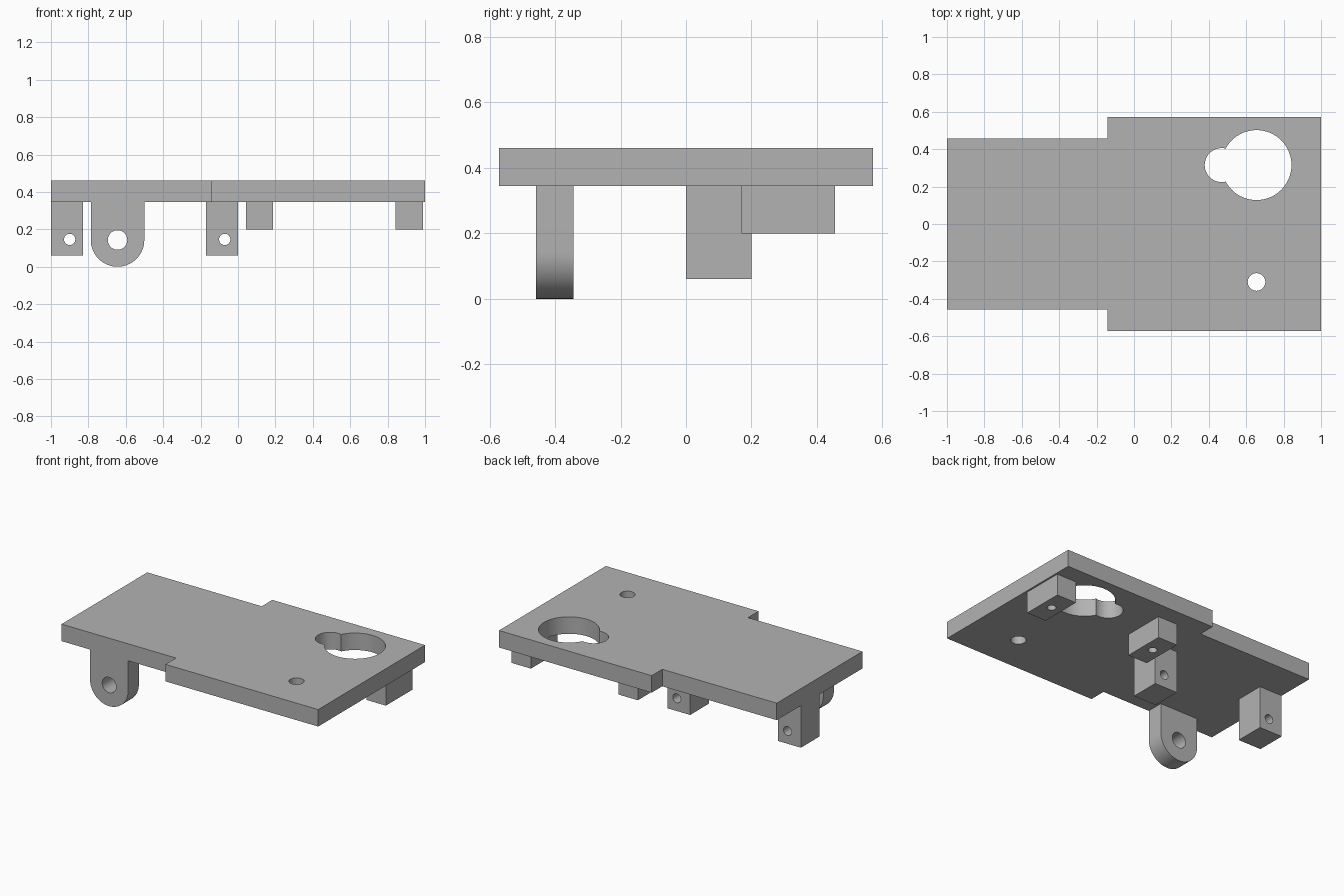
import bpy, bmesh
from math import pi, cos, sin, radians
from mathutils import Matrix, Vector

if "Cube" in bpy.data.objects:
    bpy.data.objects.remove(bpy.data.objects["Cube"], do_unlink=True)

PLATE_BOTTOM, PLATE_TOP = 0.345, 0.46

grey = bpy.data.materials.new("plain grey")
grey.use_nodes = True
GREY = (0.45, 0.45, 0.45, 1)
grey.diffuse_color = GREY
grey.node_tree.nodes["Principled BSDF"].inputs["Base Color"].default_value = GREY


def prism(name, outline, direction):
    """Extrude a closed 3D outline along a direction into a solid."""
    bm = bmesh.new()
    face = bm.faces.new([bm.verts.new(p) for p in outline])
    new = bmesh.ops.extrude_face_region(bm, geom=[face])["geom"]
    bmesh.ops.translate(bm, vec=Vector(direction),
                        verts=[v for v in new if isinstance(v, bmesh.types.BMVert)])
    bmesh.ops.recalc_face_normals(bm, faces=bm.faces)
    mesh = bpy.data.meshes.new(name)
    bm.to_mesh(mesh)
    bm.free()
    mesh.materials.append(grey)
    obj = bpy.data.objects.new(name, mesh)
    bpy.context.collection.objects.link(obj)
    return obj


def block(name, x, y, z):
    base = [(x[0], y[0], z[0]), (x[1], y[0], z[0]), (x[1], y[1], z[0]), (x[0], y[1], z[0])]
    return prism(name, base, (0, 0, z[1] - z[0]))


def drill(obj, centre, radius, axis, depth=2):
    """Cut a round hole, centred on a point, along the y or z axis."""
    ring = []
    for i in range(64):
        u, v = radius * cos(i * pi / 32), radius * sin(i * pi / 32)
        offset = (u, -depth / 2, v) if axis == "y" else (u, v, -depth / 2)
        ring.append(Vector(centre) + Vector(offset))
    cutter = prism("cutter", ring, (0, depth, 0) if axis == "y" else (0, 0, depth))
    cutter.hide_render = True
    mod = obj.modifiers.new("hole", "BOOLEAN")
    mod.operation, mod.solver, mod.object = "DIFFERENCE", "EXACT", cutter
    select(obj)
    bpy.ops.object.modifier_apply(modifier=mod.name)
    bpy.data.objects.remove(cutter, do_unlink=True)


def select(obj):
    bpy.ops.object.select_all(action="DESELECT")
    obj.select_set(True)
    bpy.context.view_layer.objects.active = obj


def smooth(obj):
    select(obj)
    bpy.ops.object.shade_smooth_by_angle(angle=radians(30))


# Stepped plate with a keyhole opening and a small round hole
half = [(-1, 0.458), (-0.143, 0.458), (-0.143, 0.571), (1, 0.571)]
outline = half + [(x, -y) for x, y in reversed(half)]
plate = prism("plate", [(x, y, PLATE_BOTTOM) for x, y in outline],
              (0, 0, PLATE_TOP - PLATE_BOTTOM))
drill(plate, (0.655, 0.315, 0.4), 0.187, "z")
drill(plate, (0.469, 0.315, 0.4), 0.091, "z")
drill(plate, (0.655, -0.31, 0.4), 0.047, "z")
smooth(plate)

# Round-ended lug under the front edge
cx, cz, r = -0.644, 0.143, 0.143
arc = [(cx + r * cos(a), -0.458, cz + r * sin(a))
       for a in (pi + i * pi / 32 for i in range(33))]
lug = prism("pivot_lug", arc + [(cx + r, -0.458, PLATE_BOTTOM), (cx - r, -0.458, PLATE_BOTTOM)],
            (0, 0.114, 0))
drill(lug, (cx, -0.4, cz), 0.052, "y")
smooth(lug)

# Two tall hinge blocks, drilled front to back
for name, x in (("right_hinge_block", -1), ("middle_hinge_block", -0.171)):
    hinge = block(name, (x, x + 0.171), (0, 0.2), (0.06, PLATE_BOTTOM))
    drill(hinge, (x + 0.1, 0.1, 0.146), 0.03, "y")
    smooth(hinge)

# Two short mounting blocks beside the keyhole, drilled from below
for name, x in (("inner_mount_block", 0.042), ("outer_mount_block", 0.842)):
    mount = block(name, (x, x + 0.146), (0.17, 0.455), (0.2, PLATE_BOTTOM))
    drill(mount, (x + 0.073, 0.3125, 0.2), 0.028, "z", 0.27)
    smooth(mount)
